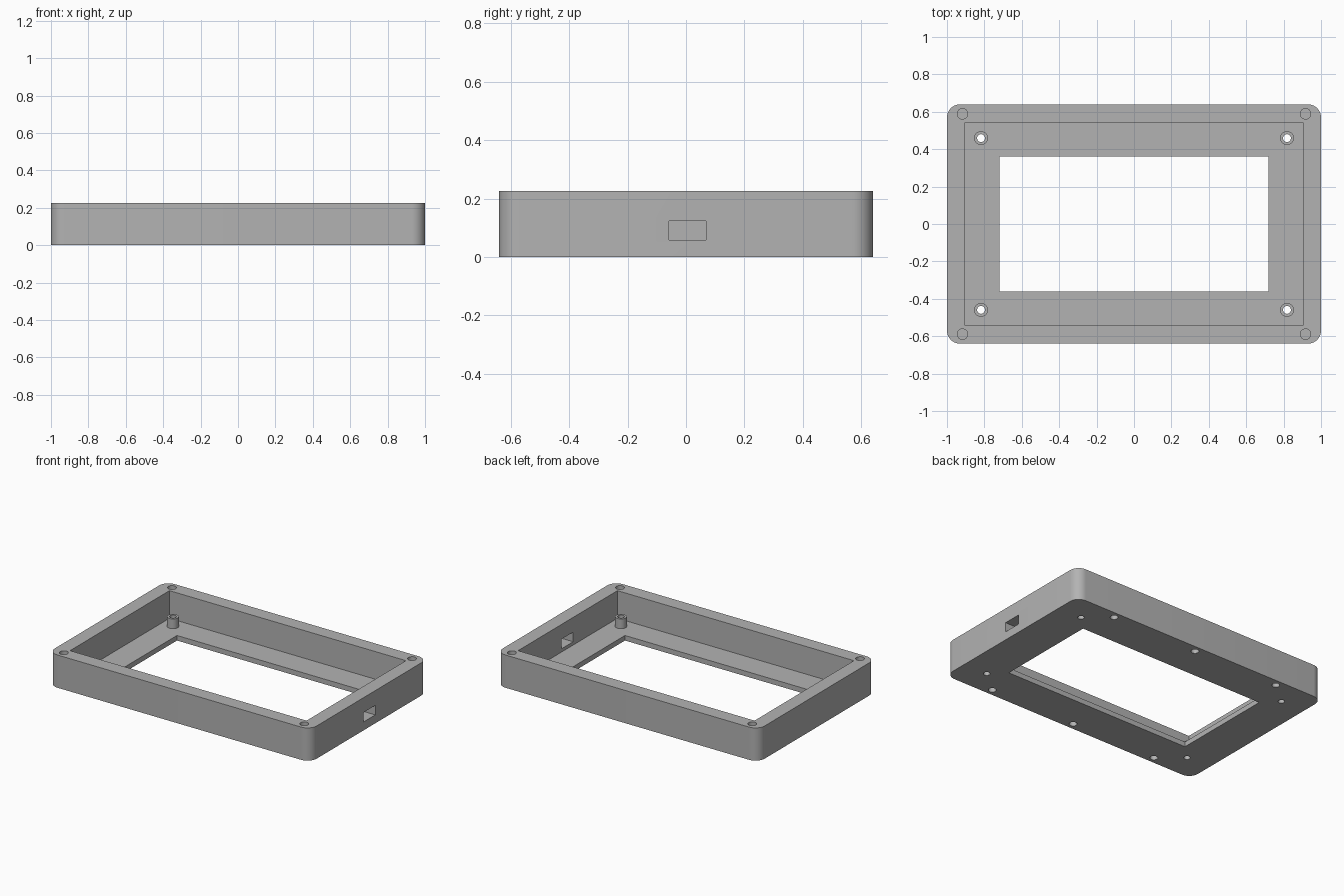
import bpy, bmesh
from math import radians

HEIGHT, FLOOR, POST_TOP = 0.226, 0.035, 0.102

default = bpy.data.objects.get("Cube")
if default:
    bpy.data.objects.remove(default, do_unlink=True)

grey = bpy.data.materials.new("light grey plastic")
grey.use_nodes = True
colour = (0.45, 0.45, 0.45, 1)
grey.diffuse_color = colour
grey.node_tree.nodes["Principled BSDF"].inputs["Base Color"].default_value = colour


def finish(name, bm):
    mesh = bpy.data.meshes.new(name)
    bm.to_mesh(mesh)
    bm.free()
    mesh.materials.append(grey)
    obj = bpy.data.objects.new(name, mesh)
    bpy.context.collection.objects.link(obj)
    return obj


def box(name, lo, hi, radius=0):
    """Box between two corners, with optional rounded upright edges."""
    bm = bmesh.new()
    bmesh.ops.create_cube(bm, size=1)
    for v in bm.verts:
        v.co = [(a + b) / 2 + c * (b - a) for a, b, c in zip(lo, hi, v.co)]
    if radius:
        upright = [e for e in bm.edges
                   if abs(e.verts[0].co.z - e.verts[1].co.z) > 0.01]
        bmesh.ops.bevel(bm, geom=upright, offset=radius, segments=10,
                        profile=0.5, affect='EDGES')
    return finish(name, bm)


def cylinder(name, x, y, z0, z1, radius):
    bm = bmesh.new()
    bmesh.ops.create_cone(bm, cap_ends=True, segments=32, radius1=radius,
                          radius2=radius, depth=z1 - z0)
    bmesh.ops.translate(bm, verts=bm.verts, vec=(x, y, (z0 + z1) / 2))
    return finish(name, bm)


def cut(target, cutter):
    mod = target.modifiers.new("cut", 'BOOLEAN')
    mod.operation, mod.solver, mod.object = 'DIFFERENCE', 'EXACT', cutter
    bpy.context.view_layer.objects.active = target
    bpy.ops.object.modifier_apply(modifier=mod.name)
    bpy.data.objects.remove(cutter, do_unlink=True)


# Rounded case, hollowed from above
case = box("case", (-1, -0.64, 0), (1, 0.64, HEIGHT), 0.07)
cut(case, box("cavity", (-0.903, -0.542, FLOOR), (0.903, 0.542, 0.4)))

# Display window through the floor
cut(case, box("window", (-0.719, -0.361, -0.1), (0.719, 0.361, 0.1)))

# Cable port through the left wall
cut(case, box("port", (0.85, -0.059, 0.058), (1.1, 0.069, 0.124)))

posts = []
for sx in (-1, 1):
    for sy in (-1, 1):
        # Blind screw holes in the corners of the rim
        cut(case, cylinder("rim_hole", sx * 0.917, sy * 0.589, 0.09, 0.4, 0.028))
        # Hollow mounting post, open through the floor
        x, y = sx * 0.818, sy * 0.459
        cut(case, cylinder("floor_hole", x, y, -0.1, 0.1, 0.021))
        name = ("left" if sx > 0 else "right") + ("_back" if sy > 0 else "_front")
        post = cylinder(name + "_mounting_post", x, y, FLOOR, POST_TOP, 0.037)
        cut(post, cylinder("post_hole", x, y, -0.1, 0.3, 0.021))
        posts.append(post)

# Blind holes in the underside of the long walls
for x in (-0.66, 0, 0.66):
    for y in (-0.593, 0.593):
        cut(case, cylinder("base_hole", x, y, -0.1, 0.11, 0.025))

# Smooth the round walls, keep edges crisp
for obj in [case] + posts:
    bpy.ops.object.select_all(action='DESELECT')
    obj.select_set(True)
    bpy.context.view_layer.objects.active = obj
    bpy.ops.object.shade_smooth_by_angle(angle=radians(30))
